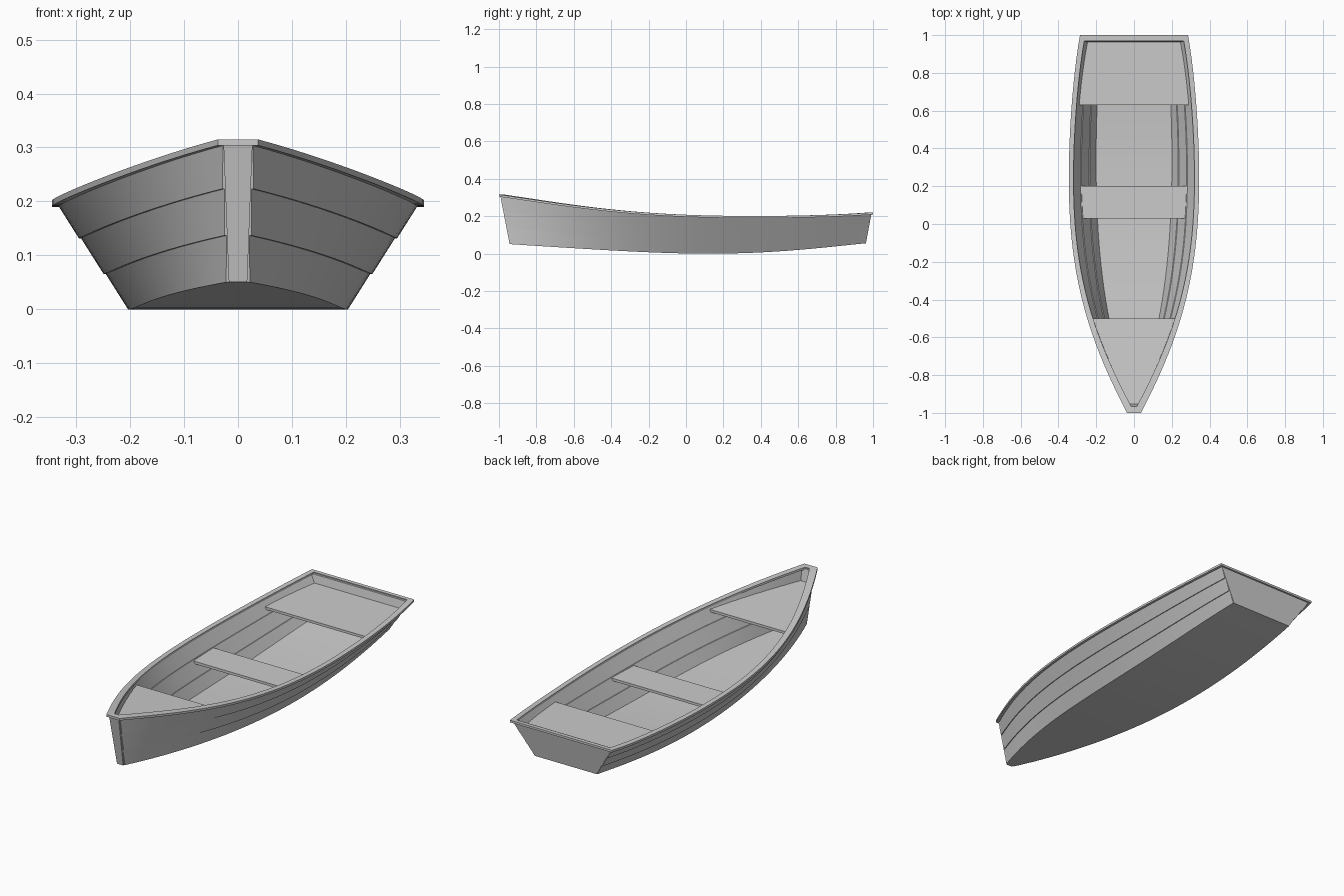
import bpy, bmesh, math
from mathutils import Vector

if "Cube" in bpy.data.objects:
    bpy.data.objects.remove(bpy.data.objects["Cube"])

STATIONS = 32
STRAKES = 3
LAP = 0.004
PLANK = 0.012
RAIL = 0.025


def fair(values):
    """Smooth curve through evenly spaced values, for t from 0 (bow) to 1 (stern)."""
    n = len(values) - 1

    def curve(t):
        total = 0.0
        for i, v in enumerate(values):
            for j in range(n + 1):
                if j != i:
                    v *= (t * n - j) / (i - j)
            total += v
        return total
    return curve


def mix(a, b, f):
    return a + (b - a) * f


# Hull lines from bow to stern
rail_half = fair([0.037, 0.215, 0.315, 0.345, 0.332, 0.286])
rail_top = fair([0.315, 0.258, 0.218, 0.202, 0.203, 0.22])
chine_half = fair([0.018, 0.125, 0.18, 0.2, 0.197, 0.172])
chine_z = fair([0.05, 0.026, 0.006, 0.0, 0.018, 0.055])


def bow_y(f):
    return mix(-0.935, -0.985, f)


def stern_y(f):
    return mix(0.96, 0.99, f)


def hull_point(t, f, offset=0.0):
    """Point on the left side: f is 0 at the chine and 1 at the sheer."""
    x = mix(chine_half(t), rail_half(t) - 0.009, f)
    z = mix(chine_z(t), rail_top(t) - 0.005, f)
    return Vector((x + offset, mix(bow_y(f), stern_y(f), t), z))


def inner_half(y, z):
    """Half width inside the planking at a given place."""
    t = (y + 1) / 2
    for _ in range(4):
        f = (z - chine_z(t)) / (rail_top(t) - 0.005 - chine_z(t))
        t = (y - bow_y(f)) / (stern_y(f) - bow_y(f))
    return hull_point(t, f).x - 0.008


def loft(name, sections, closed=False, mirror=False):
    bm = bmesh.new()
    rings = [[bm.verts.new(p) for p in s] for s in sections]
    pairs = list(zip(rings, rings[1:]))
    if closed:
        pairs.append((rings[-1], rings[0]))
    else:
        bm.faces.new(rings[0])
        bm.faces.new(rings[-1])
    for a, b in pairs:
        for i in range(len(a)):
            j = (i + 1) % len(a)
            bm.faces.new((a[i], a[j], b[j], b[i]))
    bmesh.ops.recalc_face_normals(bm, faces=bm.faces)
    mesh = bpy.data.meshes.new(name)
    bm.to_mesh(mesh)
    bm.free()
    ob = bpy.data.objects.new(name, mesh)
    bpy.context.collection.objects.link(ob)
    if mirror:
        ob.modifiers.new("Mirror", 'MIRROR').use_mirror_merge = False
    bpy.ops.object.select_all(action='DESELECT')
    ob.select_set(True)
    bpy.context.view_layer.objects.active = ob
    bpy.ops.object.shade_smooth_by_angle(angle=math.radians(30))
    return ob


steps = [i / STATIONS for i in range(STATIONS + 1)]

# Overlapping side planks
for k in range(STRAKES):
    low, high = k / STRAKES, (k + 1) / STRAKES
    loft(f"side_strake_{k + 1}",
         [[hull_point(t, low, LAP), hull_point(t, high),
           hull_point(t, high, -PLANK), hull_point(t, low, LAP - PLANK)]
          for t in steps], mirror=True)

# Flat bottom
floor = []
for t in steps:
    p = hull_point(t, 0)
    floor.append([(s * p.x, p.y, p.z + h)
                  for s, h in ((-1, 0), (1, 0), (1, PLANK), (-1, PLANK))])
loft("bottom", floor)


# Raked end boards
def end_board(name, t, outer, inner, trim):
    ends = []
    for f in (0, 1):
        p = hull_point(t, f)
        w = p.x - trim
        ends.append([(-w, p.y + outer, p.z), (w, p.y + outer, p.z),
                     (w, p.y + inner, p.z), (-w, p.y + inner, p.z)])
    loft(name, ends)


end_board("transom", 1, 0.002, -0.02, 0.0)
end_board("stem", 0, -0.008, 0.02, 0.001)

# Gunwale running round the whole hull
rail = []
for t in steps:
    x, z = rail_half(t), rail_top(t)
    yo, yi = mix(-1, 1, t), mix(-0.97, 0.98, t)
    rail.append([Vector(p) for p in ((x, yo, z), (x, yo, z - 0.011),
                                     (x - RAIL, yi, z - 0.011), (x - RAIL, yi, z))])
other_side = [[Vector((-p.x, p.y, p.z)) for p in s] for s in reversed(rail)]
loft("gunwale", rail + other_side, closed=True)


# Seats and foredeck, fitted to the planking
def seat(name, y0, y1, z0, z1, thick=0.013, cuts=10):
    sections = []
    for i in range(cuts + 1):
        y, z = mix(y0, y1, i / cuts), mix(z0, z1, i / cuts)
        top = max(inner_half(y, z), 0.012)
        under = max(inner_half(y, z - thick), 0.01)
        sections.append([(-top, y, z), (top, y, z),
                         (under, y, z - thick), (-under, y, z - thick)])
    loft(name, sections)


seat("stern_seat", 0.63, 0.97, 0.17, 0.175)
seat("middle_seat", 0.03, 0.2, 0.13, 0.13)
seat("bow_deck", -0.5, -0.962, 0.226, 0.25)
